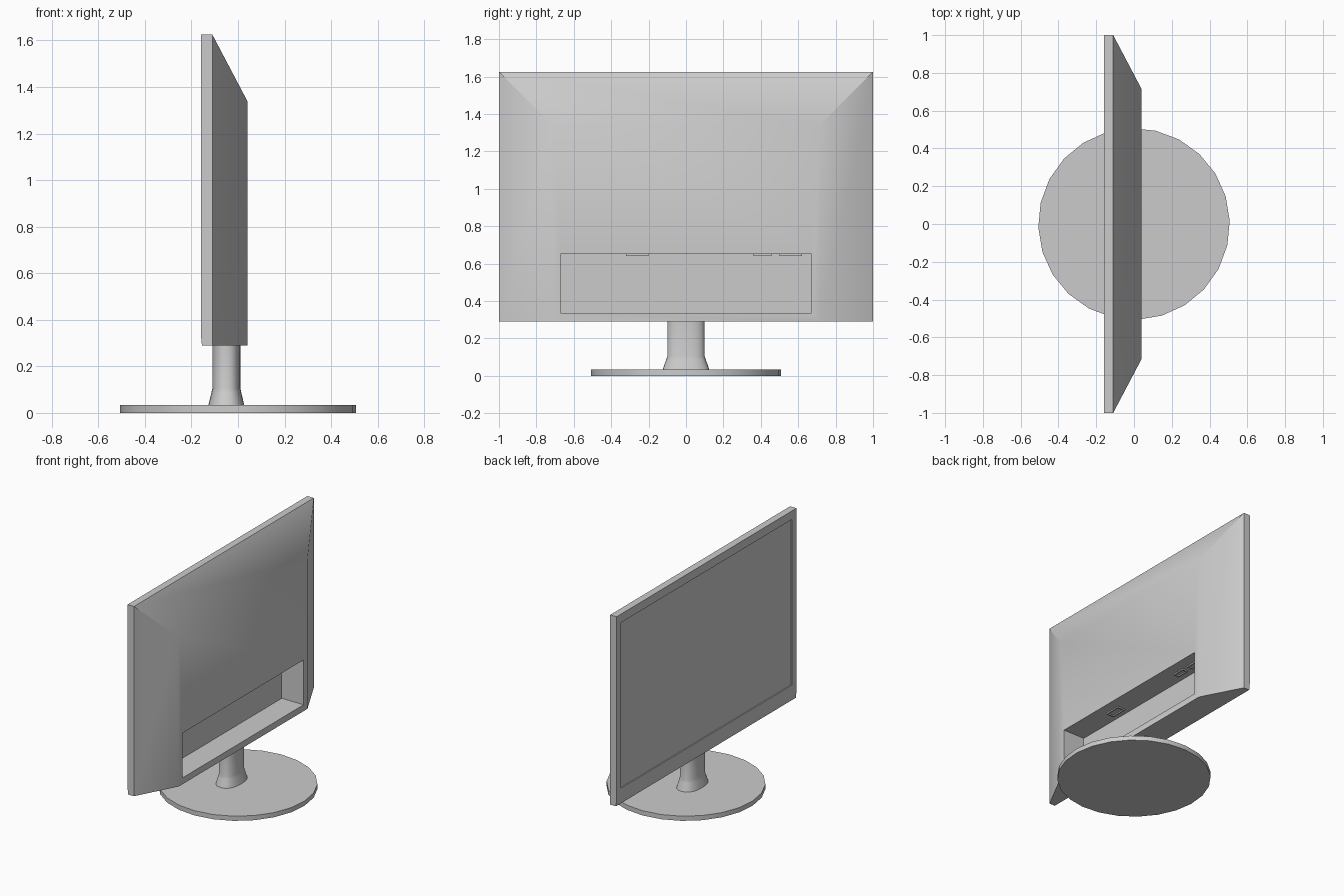
import bpy, bmesh, math

cube = bpy.data.objects.get("Cube")
if cube:
    bpy.data.objects.remove(cube, do_unlink=True)


def material(name, rgb):
    mat = bpy.data.materials.new(name)
    mat.use_nodes = True
    mat.diffuse_color = (*rgb, 1)
    mat.node_tree.nodes["Principled BSDF"].inputs["Base Color"].default_value = (*rgb, 1)
    return mat


GREY = material("light_grey", (0.6, 0.6, 0.6))


def loft(name, loops):
    """Skin matching loops of points in order and cap both ends."""
    bm = bmesh.new()
    rings = [[bm.verts.new(p) for p in loop] for loop in loops]
    n = len(rings[0])
    for a, b in zip(rings, rings[1:]):
        for i in range(n):
            j = (i + 1) % n
            bm.faces.new((a[i], a[j], b[j], b[i]))
    bm.faces.new(rings[0])
    bm.faces.new(rings[-1])
    bmesh.ops.recalc_face_normals(bm, faces=bm.faces)
    mesh = bpy.data.meshes.new(name)
    bm.to_mesh(mesh)
    bm.free()
    mesh.materials.append(GREY)
    mesh.shade_smooth()
    mesh.set_sharp_from_angle(angle=math.radians(28))
    obj = bpy.data.objects.new(name, mesh)
    bpy.context.scene.collection.objects.link(obj)
    return obj


def upright(x, half_y, z0, z1):
    """Rectangle facing along x."""
    return [(x, -half_y, z0), (x, half_y, z0), (x, half_y, z1), (x, -half_y, z1)]


def flat(x, y, hx, hy, z):
    """Rectangle facing along z."""
    return [(x - hx, y - hy, z), (x + hx, y - hy, z), (x + hx, y + hy, z), (x - hx, y + hy, z)]


def oval(x, rx, ry, z, sides, power=2.0, turn=0.0):
    """Rounded horizontal section; a higher power makes it boxier."""
    pts = []
    for i in range(sides):
        a = 2 * math.pi * i / sides + turn
        c, s = math.cos(a), math.sin(a)
        pts.append((x + rx * math.copysign(abs(c) ** (2 / power), c),
                    ry * math.copysign(abs(s) ** (2 / power), s), z))
    return pts


BOTTOM, TOP = 0.29, 1.625

# Housing: connector recess, sloped back shell, bezel and screen opening
loft("housing", [
    upright(-0.13, 0.672, 0.335, 0.65),
    upright(0.04, 0.672, 0.335, 0.65),
    upright(0.04, 0.715, BOTTOM, 1.34),
    upright(-0.11, 1.0, BOTTOM, TOP),
    upright(-0.155, 1.0, BOTTOM, TOP),
    upright(-0.16, 1.0, 0.34, TOP),
    upright(-0.16, 0.95, 0.40, 1.565),
    upright(-0.152, 0.95, 0.40, 1.565),
])

# Screen panel, set back inside the bezel
loft("screen", [upright(-0.153, 0.95, 0.40, 1.565), upright(-0.148, 0.95, 0.40, 1.565)])

# Sockets hanging from the recess ceiling, each with a hollow mouth
for name, y, hx, hy in (("power_socket", -0.26, 0.03, 0.06),
                        ("video_socket", 0.41, 0.022, 0.048),
                        ("signal_socket", 0.56, 0.022, 0.06)):
    loft(name, [flat(-0.06, y, hx, hy, 0.652),
                flat(-0.06, y, hx, hy, 0.641),
                flat(-0.06, y, hx - 0.008, hy - 0.01, 0.641),
                flat(-0.06, y, hx - 0.008, hy - 0.01, 0.649)])

# Neck with flared foot
loft("neck", [oval(-0.05, rx, ry, z, 32, 2.4) for rx, ry, z in (
    (0.078, 0.125, 0.03), (0.073, 0.119, 0.05), (0.064, 0.105, 0.088),
    (0.06, 0.1, 0.105), (0.06, 0.1, 0.295))])

# Round base plate
loft("base", [oval(0, 0.507, 0.507, z, 24, turn=math.radians(2)) for z in (0, 0.033)])
